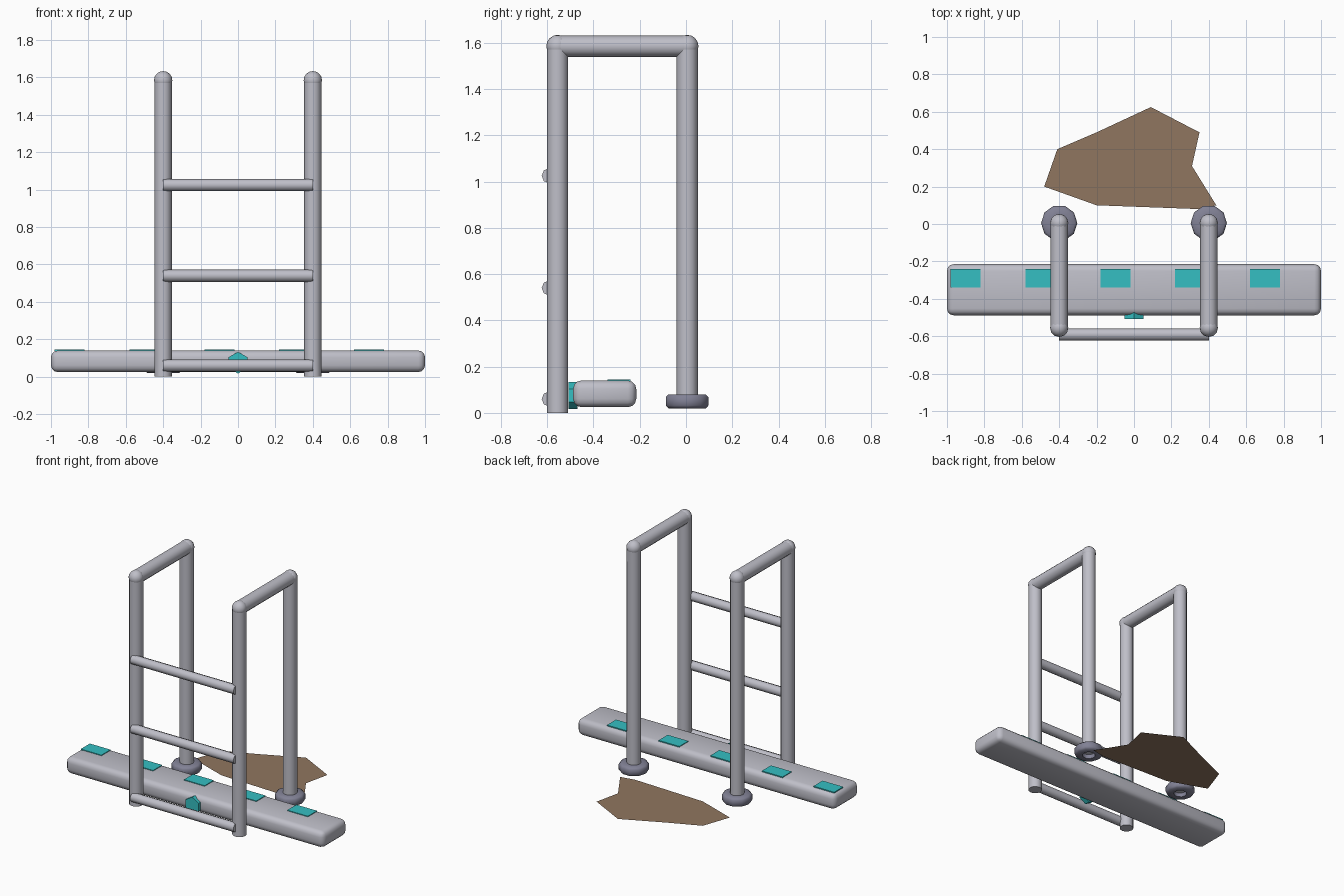
import bpy, bmesh
from math import cos, sin, pi, radians
from mathutils import Vector

cube = bpy.data.objects.get("Cube")
if cube:
    bpy.data.objects.remove(cube, do_unlink=True)


def material(name, color, rough=0.5):
    m = bpy.data.materials.new(name)
    m.use_nodes = True
    m.diffuse_color = (*color, 1)
    bsdf = m.node_tree.nodes["Principled BSDF"]
    bsdf.inputs["Base Color"].default_value = (*color, 1)
    bsdf.inputs["Roughness"].default_value = rough
    return m


grey = material("light grey metal", (0.52, 0.52, 0.58))
dark = material("dark slate", (0.22, 0.22, 0.3))
teal = material("teal", (0.035, 0.52, 0.54))
brown = material("brown", (0.28, 0.18, 0.115))


def finish(name, bm, mat, smooth=True):
    bmesh.ops.recalc_face_normals(bm, faces=bm.faces)
    mesh = bpy.data.meshes.new(name)
    bm.to_mesh(mesh)
    bm.free()
    mesh.materials.append(mat)
    ob = bpy.data.objects.new(name, mesh)
    bpy.context.collection.objects.link(ob)
    if smooth:
        bpy.ops.object.select_all(action='DESELECT')
        ob.select_set(True)
        bpy.context.view_layer.objects.active = ob
        bpy.ops.object.shade_smooth_by_angle(angle=radians(50))
    return ob


def tube(name, a, b, radius, sides, mat):
    """Capped cylinder between two points."""
    a, b = Vector(a), Vector(b)
    bm = bmesh.new()
    bmesh.ops.create_cone(bm, cap_ends=True, segments=sides, radius1=radius,
                          radius2=radius, depth=(b - a).length)
    turn = (b - a).to_track_quat('Z', 'Y').to_matrix()
    bmesh.ops.rotate(bm, verts=bm.verts, matrix=turn)
    bmesh.ops.translate(bm, verts=bm.verts, vec=(a + b) / 2)
    return finish(name, bm, mat)


def box(name, low, high, mat, bevel=0):
    low, high = Vector(low), Vector(high)
    bm = bmesh.new()
    bmesh.ops.create_cube(bm, size=1)
    bmesh.ops.scale(bm, verts=bm.verts, vec=high - low)
    bmesh.ops.translate(bm, verts=bm.verts, vec=(low + high) / 2)
    if bevel:
        bmesh.ops.bevel(bm, geom=bm.edges[:], offset=bevel, segments=3,
                        profile=0.5, affect='EDGES')
    return finish(name, bm, mat, bevel > 0)


def ball(name, centre, radius):
    bm = bmesh.new()
    bmesh.ops.create_uvsphere(bm, u_segments=12, v_segments=8, radius=radius)
    bmesh.ops.translate(bm, verts=bm.verts, vec=centre)
    return finish(name, bm, grey)


def lathe(name, centre, profile, sides, mat):
    """Closed ring profile of (radius, height) spun round a vertical axis."""
    bm = bmesh.new()
    rings = [[bm.verts.new(Vector(centre) + Vector((r * cos(2 * pi * i / sides),
              r * sin(2 * pi * i / sides), z))) for i in range(sides)]
             for r, z in profile]
    for k, ring in enumerate(rings):
        other = rings[(k + 1) % len(rings)]
        for i in range(sides):
            j = (i + 1) % sides
            bm.faces.new((ring[i], ring[j], other[j], other[i]))
    return finish(name, bm, mat)


front, back, top, pipe = -0.555, 0.005, 1.585, 0.046

# Two handrail frames with round elbows and foot flanges
for side, x in (("left", 0.4), ("right", -0.4)):
    tube(f"{side}_front_post", (x, front, 0), (x, front, top), pipe, 12, grey)
    tube(f"{side}_back_post", (x, back, 0.05), (x, back, top), pipe, 12, grey)
    tube(f"{side}_top_rail", (x, front, top), (x, back, top), pipe, 12, grey)
    for end, y in (("front", front), ("back", back)):
        ball(f"{side}_{end}_elbow", (x, y, top), 0.049)
    lathe(f"{side}_foot_flange", (x, back, 0),
          [(0.044, 0.02), (0.085, 0.02), (0.097, 0.032), (0.097, 0.068),
           (0.085, 0.08), (0.044, 0.08)], 10, dark)

# Ladder rungs fixed to the front of the posts
for i, z in enumerate((0.06, 0.54, 1.025)):
    tube(f"rung_{i + 1}", (-0.4, -0.591, z), (0.4, -0.591, z), 0.033, 8, grey)

# Long rounded step beam with grip pads and a round lamp
box("step_beam", (-1, -0.488, 0.025), (1, -0.215, 0.14), grey, 0.036)
for i in range(5):
    x = -0.9 + 0.4 * i
    box(f"grip_pad_{i + 1}", (x - 0.08, -0.34, 0.138), (x + 0.08, -0.24, 0.145), teal)
lamp = tube("front_lamp", (0, -0.507, 0.075), (0, -0.47, 0.075), 0.058, 6, teal)

# Flat ground patch behind the frame
outline = [(-0.48, 0.2), (-0.2, 0.1), (0.34, 0.08), (0.44, 0.1), (0.31, 0.31),
           (0.35, 0.49), (0.09, 0.625), (-0.2, 0.49), (-0.41, 0.4)]
bm = bmesh.new()
bm.faces.new([bm.verts.new((x, y, 0.002)) for x, y in outline])
finish("ground_patch", bm, brown, False)
